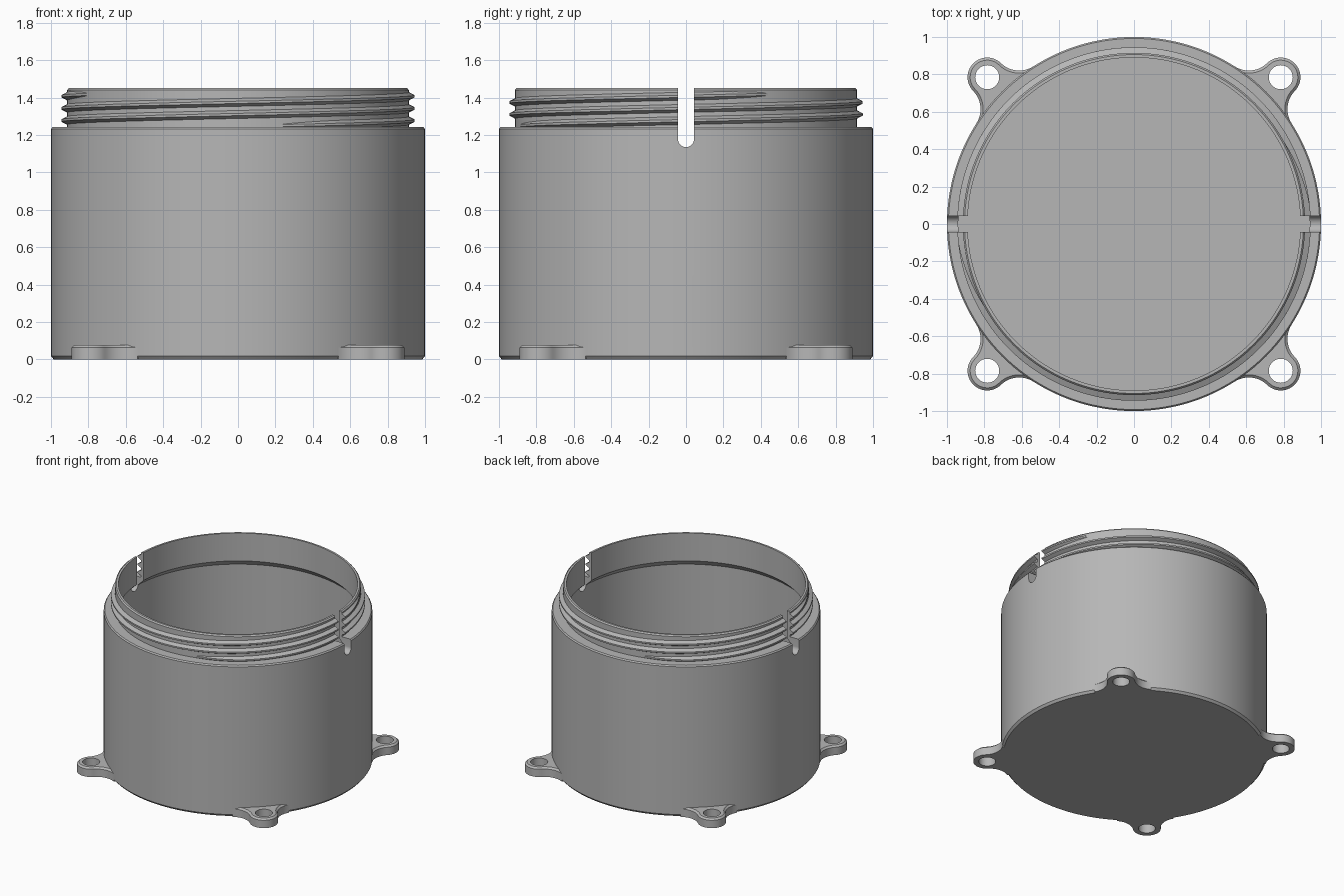
import bpy, bmesh, math
from math import sin, cos, pi

if "Cube" in bpy.data.objects:
    bpy.data.objects.remove(bpy.data.objects["Cube"])

SEG = 144

grey = bpy.data.materials.new("plain_grey")
grey.diffuse_color = (0.47, 0.47, 0.47, 1)
grey.use_nodes = True
grey.node_tree.nodes["Principled BSDF"].inputs["Base Color"].default_value = grey.diffuse_color


def make_object(name, bm, helper=False):
    bmesh.ops.recalc_face_normals(bm, faces=bm.faces)
    mesh = bpy.data.meshes.new(name)
    bm.to_mesh(mesh)
    bm.free()
    ob = bpy.data.objects.new(name, mesh)
    bpy.context.collection.objects.link(ob)
    mesh.materials.append(grey)
    ob.hide_render = helper
    ob.hide_viewport = False
    return ob


def loft(rings, closed=False):
    """Skin rings of equal point count; cap the ends unless closed."""
    bm = bmesh.new()
    vs = [[bm.verts.new(p) for p in ring] for ring in rings]
    n = len(vs[0])
    pairs = list(zip(vs, vs[1:])) + ([(vs[-1], vs[0])] if closed else [])
    for a, b in pairs:
        for i in range(n):
            j = (i + 1) % n
            bm.faces.new((a[i], a[j], b[j], b[i]))
    if not closed:
        bm.faces.new(vs[0])
        bm.faces.new(vs[-1])
    return bm


def circle(r, z, x=0.0, n=SEG):
    return [(x + r * cos(2 * pi * i / n), r * sin(2 * pi * i / n), z) for i in range(n)]


def cut(ob, cutter):
    mod = ob.modifiers.new("cut", 'BOOLEAN')
    mod.operation = 'DIFFERENCE'
    mod.solver = 'EXACT'
    mod.object = cutter
    bpy.context.view_layer.update()
    deps = bpy.context.evaluated_depsgraph_get()
    mesh = bpy.data.meshes.new_from_object(ob.evaluated_get(deps))
    ob.modifiers.clear()
    ob.data = mesh


def smooth(ob):
    ob.data.shade_smooth()
    ob.data.set_sharp_from_angle(angle=math.radians(28))


# U-shaped slot cutter running through both sides along x
W, BOTTOM = 0.043, 1.178
u = [(W, 1.6), (-W, 1.6)]
u += [(W * cos(pi + pi * i / 16), BOTTOM + W * sin(pi + pi * i / 16)) for i in range(17)]
slot_cutter = make_object("slot_cutter", loft([[(x, y, z) for y, z in u] for x in (-1.2, 1.2)]), True)

# Cup body with threaded neck: outside bottom, up, over the rim, down to the floor
profile = [(0.985, 0), (1.0, 0.018), (1.0, 1.232), (0.992, 1.242), (0.915, 1.242),
           (0.915, 1.44), (0.906, 1.45), (0.89, 1.45), (0.89, 1.222),
           (0.94, 1.172), (0.94, 0.06)]
body = make_object("container_body", loft([circle(r, z) for r, z in profile]))
cut(body, slot_cutter)
smooth(body)

# Two-start screw thread on the neck
LEAD, Z0, Z1 = 0.13, 1.247, 1.42


def thread(start):
    turn0 = (Z0 - start) / LEAD
    turns = (Z1 - Z0) / LEAD
    steps = int(turns * SEG)
    rings = []
    for i in range(steps + 1):
        t = i / steps
        ang = pi + 2 * pi * (turn0 + turns * t)
        z = Z0 + (Z1 - Z0) * t
        grow = min(1, min(t, 1 - t) * 16)
        r = 0.905 + 0.04 * grow
        rings.append([(q * cos(ang), q * sin(ang), z + dz) for q, dz in
                      ((0.900, -0.029), (r, -0.006), (r, 0.006), (0.900, 0.029))])
    return loft(rings)


for name, start in (("thread_a", 1.277), ("thread_b", 1.342)):
    ob = make_object(name, thread(start))
    cut(ob, slot_cutter)
    smooth(ob)

# Mounting lugs: rounded ear blended into the wall by concave fillets
EAR, FIL, DIST = 0.105, 0.14, 1.11
A = math.acos(((1 + FIL) ** 2 + DIST ** 2 - (EAR + FIL) ** 2) / (2 * (1 + FIL) * DIST))
CX, CY = (1 + FIL) * cos(A), (1 + FIL) * sin(A)
B = math.atan2(CY, CX - DIST)


def lug_ring(inset, z):
    side = []
    for i in range(13):
        t = A + pi + (B - A) * i / 12
        side.append((CX + (FIL + inset) * cos(t), CY + (FIL + inset) * sin(t)))
    ear = []
    for i in range(1, 32):
        t = B - 2 * B * i / 32
        ear.append((DIST + (EAR - inset) * cos(t), (EAR - inset) * sin(t)))
    root = [(0.965 * cos(A * k), 0.965 * sin(A * k)) for k in (-1, -0.5, 0, 0.5, 1)]
    pts = side + ear + [(x, -y) for x, y in reversed(side)] + root
    return [(x, y, z) for x, y in pts]


hole_cutter = make_object("hole_cutter", loft([circle(0.064, z, DIST, 48) for z in (-0.1, 0.2)]), True)
lug = make_object("mounting_lug_1", loft([lug_ring(0, 0), lug_ring(0, 0.064), lug_ring(0.014, 0.077)]))
cut(lug, hole_cutter)
smooth(lug)
lug.rotation_euler.z = pi / 4
for k in range(1, 4):
    other = bpy.data.objects.new("mounting_lug_%d" % (k + 1), lug.data)
    bpy.context.collection.objects.link(other)
    other.rotation_euler.z = pi / 4 + k * pi / 2

# Cutters are no longer needed
for helper in (slot_cutter, hole_cutter):
    bpy.data.objects.remove(helper)
